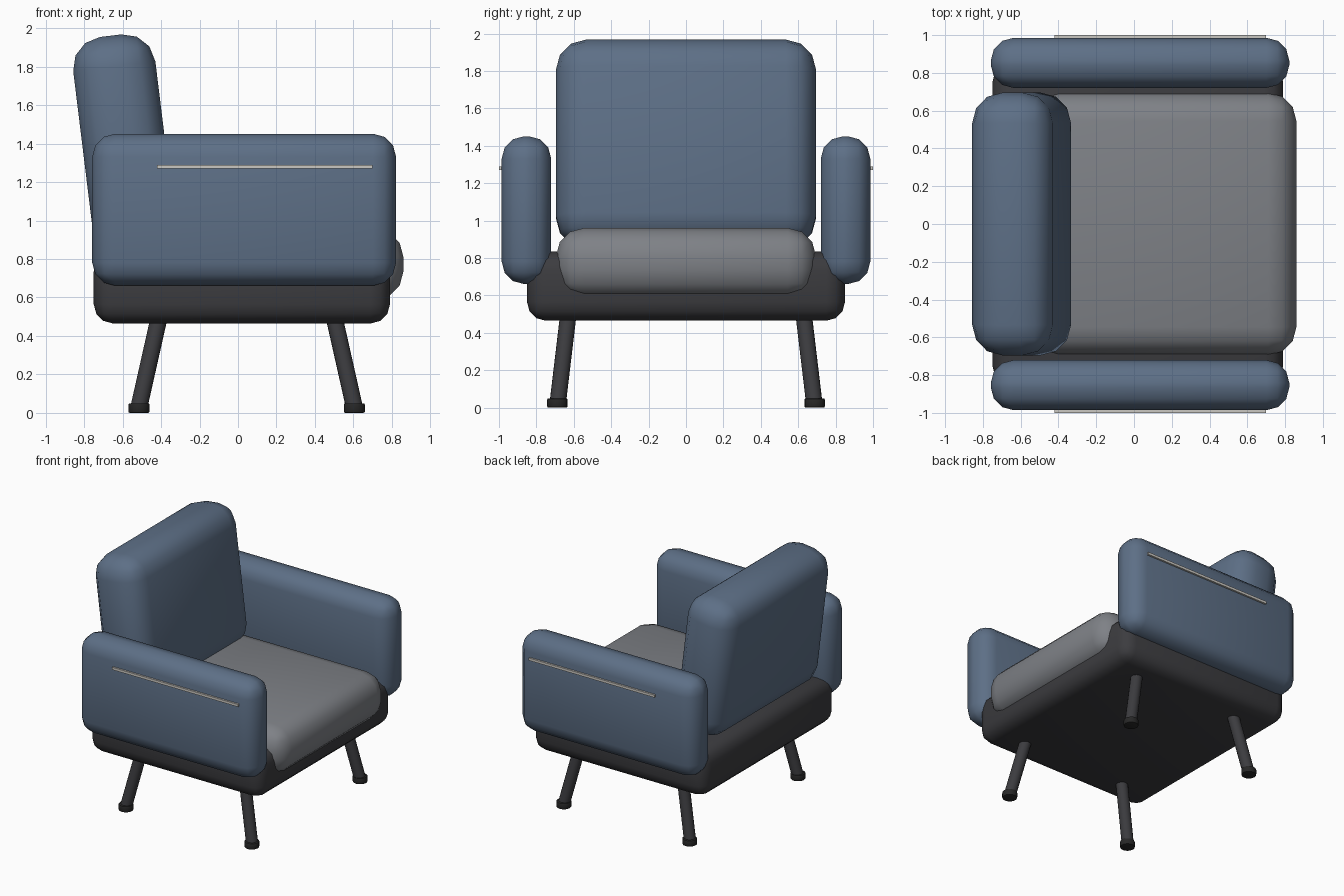
import bpy, math
from mathutils import Vector

if "Cube" in bpy.data.objects:
    bpy.data.objects.remove(bpy.data.objects["Cube"])


def material(name, rgb):
    m = bpy.data.materials.new(name)
    m.diffuse_color = (*rgb, 1)
    m.use_nodes = True
    m.node_tree.nodes["Principled BSDF"].inputs["Base Color"].default_value = m.diffuse_color
    return m


BLUE = material("blue_fabric", (0.11, 0.16, 0.24))
GREY = material("grey_fabric", (0.21, 0.22, 0.24))
DARK = material("dark_frame", (0.045, 0.045, 0.05))
BLACK = material("black_rubber", (0.02, 0.02, 0.02))
TRIM = material("pale_trim", (0.6, 0.58, 0.54))


def finish(name, mat, bevel=0, segments=3):
    ob = bpy.context.object
    ob.name = name
    ob.data.materials.append(mat)
    bpy.ops.object.transform_apply(location=False, rotation=False, scale=True)
    if bevel:
        mod = ob.modifiers.new("Bevel", "BEVEL")
        mod.width, mod.segments = bevel, segments
        mod.limit_method = "ANGLE"
        bpy.ops.object.modifier_apply(modifier=mod.name)
    bpy.ops.object.shade_smooth_by_angle(angle=math.radians(40))
    return ob


def box(name, centre, size, mat, bevel=0, tilt=0):
    bpy.ops.mesh.primitive_cube_add(size=1, location=centre, rotation=(0, tilt, 0))
    bpy.context.object.scale = size
    return finish(name, mat, bevel)


def rod(name, a, b, radius, mat, bevel=0):
    a, b = Vector(a), Vector(b)
    d = b - a
    bpy.ops.mesh.primitive_cylinder_add(
        vertices=16, radius=radius, depth=d.length, location=(a + b) / 2,
        rotation=d.to_track_quat("Z", "Y").to_euler())
    return finish(name, mat, bevel, 2)


# Upholstered body
box("base", (0.02, 0, 0.65), (1.54, 1.70, 0.37), DARK, 0.10)
box("seat", (0.155, 0, 0.773), (1.41, 1.39, 0.375), GREY, 0.15)
box("backrest", (-0.595, 0, 1.41), (0.43, 1.39, 1.11), BLUE, 0.16, math.radians(-7))

# Arms with a thin trim strip on the outer face
for side, s in (("left", 1), ("right", -1)):
    box(f"{side}_arm", (0.032, s * 0.853, 1.056), (1.58, 0.265, 0.79), BLUE, 0.12)
    box(f"{side}_arm_trim", (0.14, s * 0.988, 1.28), (1.12, 0.024, 0.02), TRIM)

# Splayed legs with feet
for end, x_top, x_foot in (("front", 0.505, 0.605), ("back", -0.415, -0.515)):
    for side, s in (("left", 1), ("right", -1)):
        rod(f"{end}_{side}_leg", (x_top, s * 0.632, 0.475),
            (x_foot, s * 0.685, 0.03), 0.044, DARK)
        rod(f"{end}_{side}_foot", (x_foot, s * 0.688, 0),
            (x_foot, s * 0.688, 0.05), 0.055, BLACK, 0.008)
